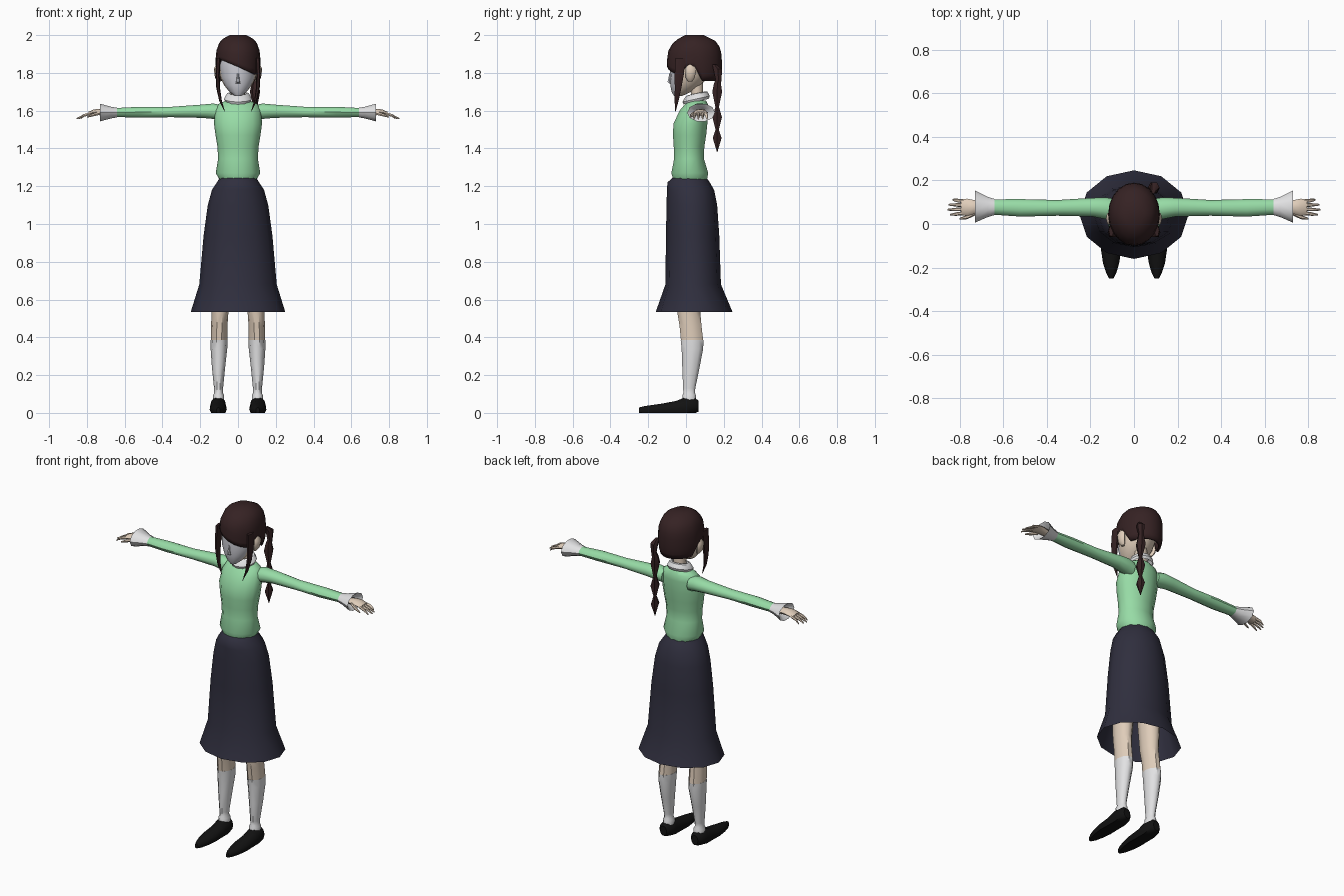
import bpy, bmesh, math


def material(name, r, g, b):
    m = bpy.data.materials.new(name)
    m.diffuse_color = (r, g, b, 1)
    return m


GREEN = material("green_knit", 0.31, 0.71, 0.38)
NAVY = material("navy_cloth", 0.029, 0.028, 0.048)
HAIR = material("dark_brown_hair", 0.036, 0.016, 0.017)
WHITE = material("white_cloth", 0.76, 0.76, 0.77)
SKIN = material("skin", 0.74, 0.61, 0.49)
FACE = material("pale_face", 0.60, 0.60, 0.65)
BLACK = material("black_leather", 0.006, 0.006, 0.006)


def finish(name, bm, mats, smooth=45):
    """Turn a bmesh into a smooth shaded object with sharp edges kept."""
    bmesh.ops.remove_doubles(bm, verts=bm.verts, dist=0.0003)
    bmesh.ops.recalc_face_normals(bm, faces=bm.faces)
    me = bpy.data.meshes.new(name)
    bm.to_mesh(me)
    bm.free()
    for m in mats:
        me.materials.append(m)
    for p in me.polygons:
        p.use_smooth = True
    me.set_sharp_from_angle(angle=math.radians(smooth))
    ob = bpy.data.objects.new(name, me)
    bpy.context.collection.objects.link(ob)
    return ob


def skin_rings(bm, rings, caps):
    n = len(rings[0])
    for r0, r1 in zip(rings, rings[1:]):
        for i in range(n):
            j = (i + 1) % n
            bm.faces.new((r0[i], r0[j], r1[j], r1[i]))
    if caps:
        bm.faces.new(rings[0])
        bm.faces.new(rings[-1])


def tube(name, stations, mat, axis="z", n=10, caps=True, side=1, shear=0.0, floor=False):
    """Loft ellipses (x, y, z, radius a, radius b) whose planes face the axis."""
    bm = bmesh.new()
    rings = []
    for x, y, z, a, b in stations:
        ring = []
        for i in range(n):
            t = 2 * math.pi * i / n
            u, v = a * math.cos(t), b * math.sin(t)
            dx, dy, dz = {"z": (u, v, v * shear), "x": (0, u, v), "y": (u, 0, v)}[axis]
            pz = max(0, z + dz) if floor else z + dz
            ring.append(bm.verts.new((side * (x + dx), y + dy, pz)))
        rings.append(ring)
    skin_rings(bm, rings, caps)
    return finish(name, bm, [mat])


def lerp(table, z):
    """Interpolate a table of (z, value, value...) sorted from high to low."""
    for p, q in zip(table, table[1:]):
        if z >= q[0]:
            f = (z - q[0]) / (p[0] - q[0])
            return [b + (a - b) * f for a, b in zip(p[1:], q[1:])]
    return table[-1][1:]


# Skirt, open at the hem
tube("skirt", [(0, .018, 1.243, .098, .092), (0, .014, 1.22, .112, .112),
               (0, .024, 1.18, .138, .125), (0, .031, 1.10, .160, .134),
               (0, .035, .94, .182, .141), (0, .038, .68, .205, .147),
               (0, .043, .535, .25, .203)], NAVY, n=12, caps=False)

# Sweater body
tube("sweater", [(0, .022, 1.235, .098, .092), (0, .02, 1.27, .118, .10),
                 (0, .016, 1.345, .105, .081), (0, .016, 1.41, .109, .083),
                 (0, .019, 1.47, .119, .09), (0, .023, 1.53, .127, .092),
                 (0, .042, 1.60, .123, .078), (0, .055, 1.635, .105, .062),
                 (0, .058, 1.655, .06, .048)], GREEN, n=14)

# Neck and folded collar
tube("neck", [(0, .06, 1.63, .04, .036), (0, .058, 1.70, .035, .034),
              (0, .05, 1.77, .042, .042)], SKIN)
tube("collar", [(0, .056, 1.668, .036, .036), (0, .056, 1.692, .046, .046),
                (0, .055, 1.688, .06, .058), (0, .054, 1.662, .074, .072),
                (0, .054, 1.648, .068, .066)], WHITE, n=12, caps=False, shear=.22)

# Head, with the front of the face paler than the rest
bm = bmesh.new()
rings = []
for z, cy, rx, ry in [(1.678, -.042, .018, .022), (1.70, -.024, .046, .052),
                      (1.735, -.001, .074, .082), (1.775, .013, .093, .099),
                      (1.83, .028, .102, .114), (1.90, .038, .10, .118),
                      (1.955, .045, .07, .08)]:
    rings.append([bm.verts.new((rx * math.cos(i * math.pi / 8),
                                cy + ry * math.sin(i * math.pi / 8), z)) for i in range(16)])
skin_rings(bm, rings, True)
head = finish("head", bm, [SKIN, FACE])
for p in head.data.polygons:
    p.material_index = int(p.normal.y < -.3 and p.normal.z > -.75)
tube("nose", [(0, -.083, 1.745, .012, .008), (0, -.088, 1.752, .010, .011),
              (0, -.084, 1.80, .004, .004)], FACE, n=6)

# Hair cap with slanted fringe and a longer back
PROFILE = [(2.0, .045, .045, .05), (1.985, .076, .05, .085), (1.96, .099, .05, .118),
           (1.92, .114, .046, .139), (1.87, .119, .045, .145), (1.80, .118, .045, .144),
           (1.755, .104, .045, .132)]
bm = bmesh.new()
rings = []
N = 20
for k in range(9):
    ring = []
    for i in range(N):
        t = 2 * math.pi * i / N
        c, s = math.cos(t), math.sin(t)
        if s < -.5:
            low = 1.832 - .42 * .118 * c
        elif s < .25:
            low = 1.835
        else:
            low = 1.758
        z = 2.0 - (2.0 - low) * k / 8
        rx, cy, ry = lerp(PROFILE, z)
        ring.append(bm.verts.new((rx * c, cy + ry * s, z)))
    rings.append(ring)
skin_rings(bm, rings, False)
bm.faces.new(rings[0])
cap = finish("hair_cap", bm, [HAIR], 35)
shell = cap.modifiers.new("thickness", "SOLIDIFY")
shell.thickness, shell.offset = .014, -1

# Braid hanging behind one side
tube("braid", [(.088, .15, 1.845, .010, .012), (.094, .168, 1.82, .022, .027),
               (.094, .172, 1.765, .014, .018), (.09, .166, 1.74, .018, .022),
               (.09, .165, 1.70, .027, .030), (.092, .165, 1.62, .010, .011),
               (.092, .165, 1.565, .026, .029), (.092, .165, 1.50, .009, .010),
               (.092, .165, 1.455, .024, .027), (.092, .165, 1.38, .001, .001)], HAIR, n=6)

for side, label in ((-1, "left"), (1, "right")):
    def part(name, stations, mat, **kw):
        return tube(label + "_" + name, stations, mat, side=side, **kw)

    # Temple strand and ear
    part("strand", [(.104, -.03, 1.88, .012, .03), (.108, -.036, 1.79, .011, .028),
                    (.105, -.042, 1.72, .010, .02), (.092, -.05, 1.65, .007, .012),
                    (.07, -.056, 1.595, .001, .001)], HAIR, n=6)
    part("ear", [(.098, .022, 1.755, .008, .012), (.108, .022, 1.775, .014, .024),
                 (.114, .025, 1.82, .014, .03), (.106, .025, 1.845, .010, .018)], SKIN, n=8)

    # Sleeve and flared cuff
    part("sleeve", [(.085, .07, 1.588, .045, .042), (.13, .072, 1.597, .050, .043),
                    (.19, .077, 1.597, .043, .037), (.35, .074, 1.593, .036, .029),
                    (.52, .074, 1.592, .040, .030), (.65, .078, 1.59, .035, .025)],
         GREEN, axis="x")
    part("cuff", [(.64, .078, 1.59, .037, .027), (.67, .078, 1.59, .046, .032),
                  (.73, .08, 1.59, .074, .049), (.725, .08, 1.59, .066, .042),
                  (.69, .078, 1.59, .03, .02)], WHITE, axis="x", caps=False)

    # Hand, fingers and thumb
    part("palm", [(.68, .077, 1.588, .023, .018), (.735, .077, 1.593, .033, .017),
                  (.765, .077, 1.591, .039, .015), (.792, .077, 1.583, .037, .011)],
         SKIN, axis="x", n=8)
    for i, tip in enumerate((.843, .855, .85, .832)):
        y = .05 + .018 * i
        fan = (i - 1.5) * .005
        part("finger_%d" % (i + 1), [(.78, y, 1.585, .009, .009),
                                     (.815, y + fan * .6, 1.575, .008, .008),
                                     (tip, y + fan, 1.558, .004, .004)],
             SKIN, axis="x", n=6)
    part("thumb", [(.73, .05, 1.588, .012, .011), (.765, .032, 1.578, .010, .009),
                   (.80, .024, 1.566, .004, .004)], SKIN, axis="x", n=6)

    # Leg, sock with rolled ankle, shoe
    part("leg", [(.082, .02, 1.0, .07, .08), (.09, .018, .75, .06, .075),
                 (.096, .015, .53, .045, .064), (.099, .024, .46, .043, .061),
                 (.100, .032, .385, .044, .062)], SKIN)
    part("sock", [(.100, .032, .385, .045, .063), (.101, .034, .34, .044, .060),
                  (.103, .026, .24, .035, .048), (.103, .017, .13, .024, .034),
                  (.103, .017, .105, .023, .032), (.103, .017, .092, .030, .038),
                  (.103, .017, .06, .030, .038)], WHITE)
    part("shoe", [(.105, .067, .035, .022, .03), (.105, .05, .035, .038, .045),
                  (.105, .0, .03, .044, .058), (.105, -.05, .022, .044, .044),
                  (.105, -.12, .018, .046, .034), (.105, -.18, .015, .037, .028),
                  (.104, -.225, .013, .023, .023), (.104, -.25, .012, .010, .017)],
         BLACK, axis="y", floor=True)
